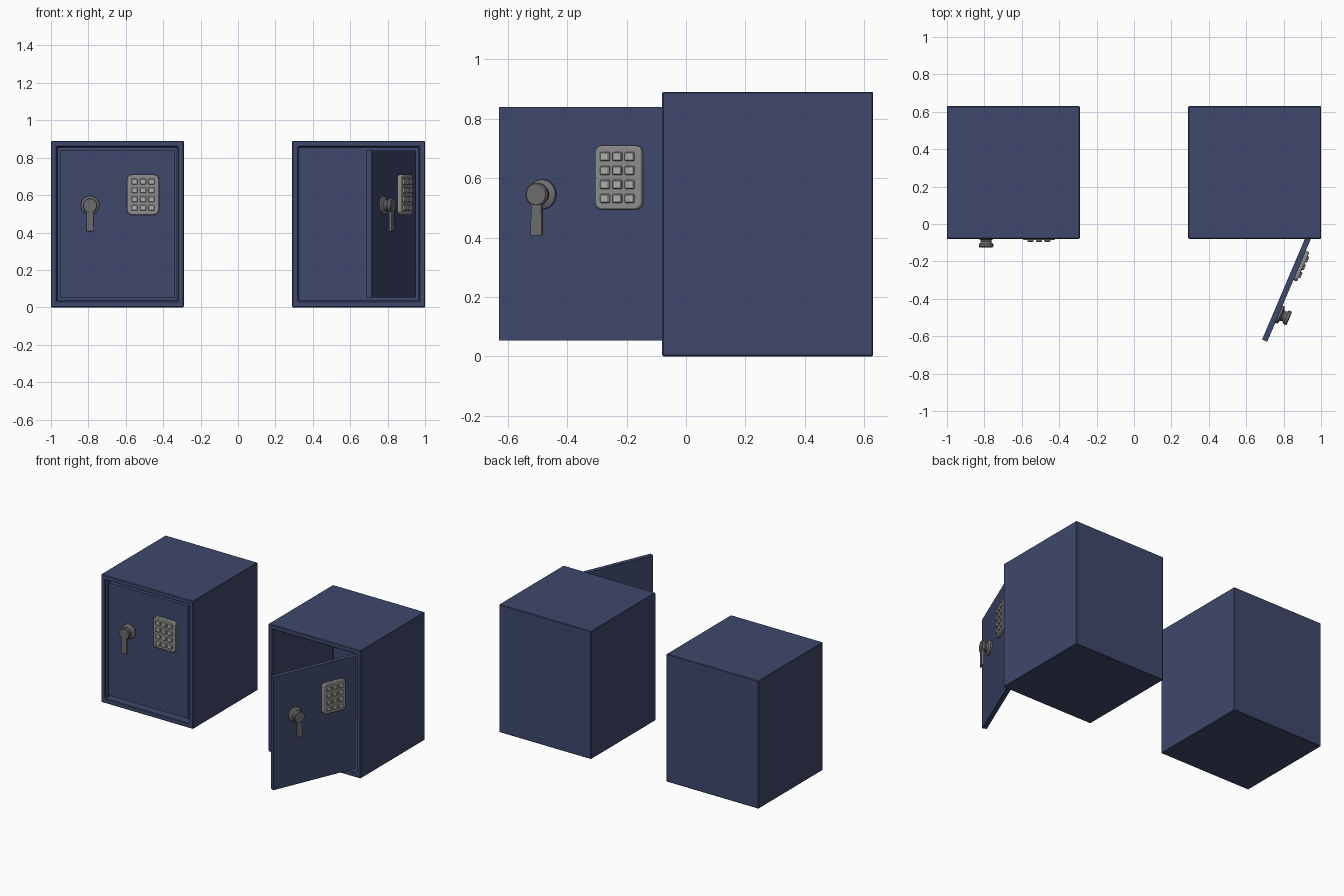
import bpy, bmesh, math
from mathutils import Matrix, Vector

if "Cube" in bpy.data.objects:
    bpy.data.objects.remove(bpy.data.objects["Cube"])


def material(name, rgb):
    m = bpy.data.materials.new(name)
    m.diffuse_color = (*rgb, 1)
    m.use_nodes = True
    m.node_tree.nodes["Principled BSDF"].inputs["Base Color"].default_value = m.diffuse_color
    return m


NAVY = material("navy_paint", (0.05, 0.065, 0.15))
PLATE = material("plate_grey", (0.27, 0.27, 0.26))
KEY = material("key_grey", (0.42, 0.42, 0.42))
METAL = material("handle_grey", (0.15, 0.15, 0.15))


def finish(bm, name, mat, matrix, bevel=0, segments=1, smooth=False):
    bmesh.ops.recalc_face_normals(bm, faces=bm.faces)
    me = bpy.data.meshes.new(name)
    bm.to_mesh(me)
    bm.free()
    me.materials.append(mat)
    ob = bpy.data.objects.new(name, me)
    bpy.context.collection.objects.link(ob)
    ob.matrix_world = matrix
    if bevel:
        mod = ob.modifiers.new("bevel", 'BEVEL')
        mod.width, mod.segments, mod.limit_method = bevel, segments, 'ANGLE'
    if smooth:
        bpy.ops.object.select_all(action='DESELECT')
        ob.select_set(True)
        bpy.context.view_layer.objects.active = ob
        bpy.ops.object.shade_smooth_by_angle(angle=math.radians(35))
    return ob


def add_box(bm, lo, hi):
    lo, hi = Vector(lo), Vector(hi)
    m = Matrix.Translation((lo + hi) / 2) @ Matrix.Diagonal((*(hi - lo), 1))
    return bmesh.ops.create_cube(bm, size=1, matrix=m)["verts"]


def add_prism(bm, outline, y0, y1):
    # extrude an xz outline along y
    face = bm.faces.new([bm.verts.new((x, y0, z)) for x, z in outline])
    ext = bmesh.ops.extrude_face_region(bm, geom=[face])["geom"]
    bmesh.ops.translate(bm, vec=(0, y1 - y0, 0),
                        verts=[v for v in ext if isinstance(v, bmesh.types.BMVert)])
    if not face.is_valid:
        return


def rounded_rect(cx, cz, w, h, r, n=6):
    pts = []
    for q, (sx, sz) in enumerate([(1, 1), (-1, 1), (-1, -1), (1, -1)]):
        for i in range(n + 1):
            a = math.pi / 2 * (q + i / n)
            pts.append((cx + sx * (w / 2 - r) + r * math.cos(a),
                        cz + sz * (h / 2 - r) + r * math.sin(a)))
    return pts


def build_safe(tag, x, angle):
    # hollow cabinet
    bm = bmesh.new()
    add_box(bm, (x - 0.355, -0.08, 0), (x + 0.355, 0.63, 0.89))
    bm.normal_update()
    front = min(bm.faces, key=lambda f: f.calc_center_median().y)
    bmesh.ops.inset_region(bm, faces=[front], thickness=0.045)
    ext = bmesh.ops.extrude_face_region(bm, geom=[front])["geom"]
    bmesh.ops.translate(bm, vec=(0, 0.665, 0),
                        verts=[v for v in ext if isinstance(v, bmesh.types.BMVert)])
    if front.is_valid and front.calc_center_median().y < 0:
        bm.faces.remove(front)
    finish(bm, f"cabinet_{tag}", NAVY, Matrix(), bevel=0.004)

    # everything on the door is built around the hinge
    hinge = Matrix.Translation((x + 0.307, -0.065, 0)) @ Matrix.Rotation(angle, 4, 'Z')
    bm = bmesh.new()
    add_box(bm, (-0.613, 0, 0.053), (0, 0.03, 0.839))
    finish(bm, f"door_{tag}", NAVY, hinge)

    # keypad plate and its 3 x 4 keys
    kx, kz = -0.17, 0.602
    bm = bmesh.new()
    add_prism(bm, rounded_rect(kx, kz, 0.17, 0.215, 0.025), 0.002, -0.021)
    finish(bm, f"keypad_plate_{tag}", PLATE, hinge, bevel=0.005, segments=2, smooth=True)
    bm = bmesh.new()
    for c in range(3):
        for r in range(4):
            bx, bz = kx + (c - 1) * 0.045, kz + (1.5 - r) * 0.047
            add_box(bm, (bx - 0.017, -0.03, bz - 0.015), (bx + 0.017, -0.015, bz + 0.015))
    finish(bm, f"keypad_keys_{tag}", KEY, hinge, bevel=0.003)

    # turned handle hub
    hx, hz = -0.453, 0.545
    profile = [(0, 0.002), (0.05, 0.002), (0.05, -0.01), (0.046, -0.014), (0.031, -0.018),
               (0.028, -0.028), (0.031, -0.036), (0.039, -0.042), (0.039, -0.056),
               (0.035, -0.06), (0, -0.06)]
    bm = bmesh.new()
    vs = [bm.verts.new((hx + r, y, hz)) for r, y in profile]
    es = [bm.edges.new(p) for p in zip(vs, vs[1:])]
    bmesh.ops.spin(bm, geom=vs + es, cent=(hx, 0, hz), axis=(0, 1, 0),
                   angle=math.tau, steps=32)
    bmesh.ops.remove_doubles(bm, verts=bm.verts, dist=1e-5)
    finish(bm, f"handle_hub_{tag}", METAL, hinge, smooth=True)

    # lever arm
    bm = bmesh.new()
    add_prism(bm, [(hx - 0.019, hz), (hx + 0.019, hz), (hx + 0.021, 0.406),
                   (hx - 0.021, 0.406)], -0.043, -0.059)
    finish(bm, f"handle_lever_{tag}", METAL, hinge, bevel=0.003, segments=2)


build_safe("closed", -0.645, 0)
build_safe("open", 0.645, math.radians(67))
